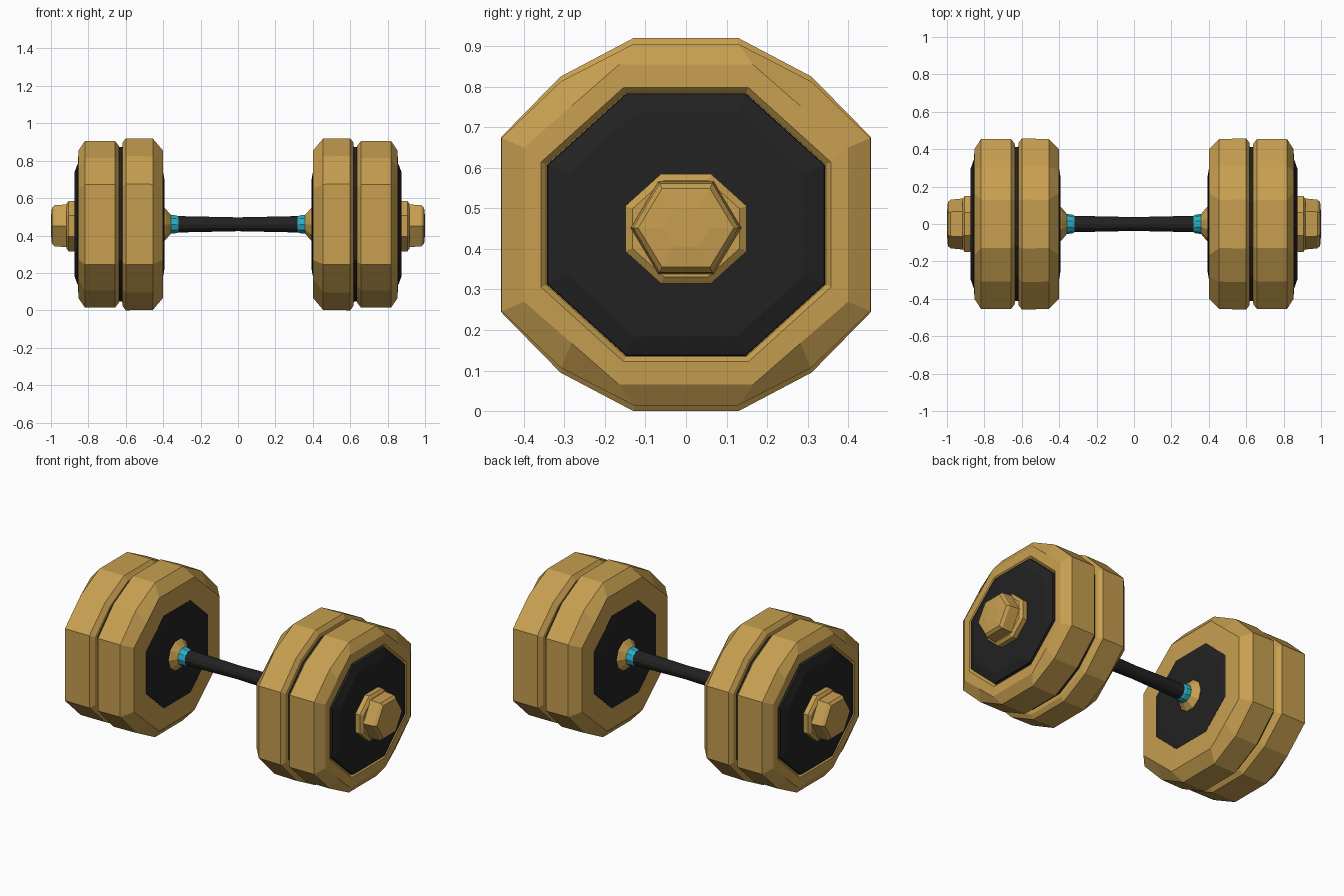
import bpy, bmesh, math

if "Cube" in bpy.data.objects:
    bpy.data.objects.remove(bpy.data.objects["Cube"])

CZ = 0.46  # height of the dumbbell axis


def material(name, rgb):
    m = bpy.data.materials.new(name)
    m.diffuse_color = (*rgb, 1.0)
    m.use_nodes = True
    m.node_tree.nodes["Principled BSDF"].inputs["Base Color"].default_value = m.diffuse_color
    return m


GOLD = material("gold", (0.57, 0.345, 0.08))
BLACK = material("black", (0.016, 0.016, 0.016))
CYAN = material("cyan", (0.022, 0.42, 0.56))


def ring(p1, p3, p2=None):
    """12-point section from one quadrant (y, z); without p2 it reads as an octagon."""
    p2 = p2 or ((p1[0] + p3[0]) / 2, (p1[1] + p3[1]) / 2)
    q = [p1, p2, p3]
    right = q + [(y, -z) for y, z in reversed(q)]
    return right + [(-y, z) for y, z in reversed(right)]


def octagon(s):
    """Plate face octagon with half-width s."""
    return ring((s * 0.43, s * 0.945), (s, s * 0.43))


def rim(s, h=0.46):
    """Outer rim section: wide octagon with bulged corners."""
    return ring((0.13 * s, h * s), (0.457 * s, 0.215 * s), (0.31 * s, 0.365 * s * h / 0.46))


def ngon(n, ry, rz=None, phase=0.0):
    rz = rz or ry
    return [(ry * math.cos(2 * math.pi * (i + phase) / n),
             rz * math.sin(2 * math.pi * (i + phase) / n)) for i in range(n)]


def loft(name, mat, sections, z=CZ, mirror=True):
    """Skin sections (x, points) along x, cap the ends and mirror to the other side."""
    bm = bmesh.new()
    rows = [[bm.verts.new((x, y, w)) for y, w in pts] for x, pts in sections]
    n = len(rows[0])
    for a, b in zip(rows, rows[1:]):
        for i in range(n):
            bm.faces.new((a[i], a[(i + 1) % n], b[(i + 1) % n], b[i]))
    bm.faces.new(rows[0])
    bm.faces.new(rows[-1])
    bmesh.ops.recalc_face_normals(bm, faces=bm.faces)
    me = bpy.data.meshes.new(name)
    bm.to_mesh(me)
    bm.free()
    me.materials.append(mat)
    ob = bpy.data.objects.new(name, me)
    ob.location.z = z
    bpy.context.collection.objects.link(ob)
    if mirror:
        ob.modifiers.new("mirror", "MIRROR").use_mirror_merge = False
    return ob


# Weight plates: large inner one, slightly lower outer one with a recessed face
face_ring = ring((0.165, 0.395), (0.40, 0.19))
loft("inner_plate", GOLD, [
    (0.40, octagon(0.30)), (0.402, face_ring), (0.455, rim(0.995)),
    (0.60, rim(1.0)), (0.617, rim(0.95)), (0.62, rim(0.88))])
loft("outer_plate", GOLD, [
    (0.635, rim(0.88)), (0.638, rim(0.94, 0.448)), (0.658, rim(0.995, 0.448)),
    (0.818, rim(0.995, 0.448)), (0.853, face_ring),
    (0.855, octagon(0.358)), (0.842, octagon(0.345))])

# Black disc in the gap between the plates
loft("spacer_disc", BLACK, [(0.61, rim(0.90)), (0.645, rim(0.90))])

# Black octagonal covers on both plate faces
loft("outer_cover", BLACK, [
    (0.838, octagon(0.343)), (0.858, octagon(0.341)), (0.875, octagon(0.292))])
loft("inner_cover", BLACK, [(0.405, octagon(0.292)), (0.399, octagon(0.290)), (0.393, octagon(0.25))])

# End nut: octagonal flange and hexagonal head
flange = lambda s: ngon(8, 0.162 * s, 0.146 * s, 0.5)
loft("nut_flange", GOLD, [
    (0.865, flange(0.97)), (0.88, flange(1.0)), (0.905, flange(1.0)), (0.918, flange(0.88))], z=0.45)
loft("nut_head", GOLD, [
    (0.91, ngon(6, 0.137, 0.132)), (0.98, ngon(6, 0.130, 0.127)),
    (0.995, ngon(6, 0.118, 0.112)), (1.0, ngon(6, 0.06, 0.055))], z=0.452)

# Inner collar, cyan grip ring and handle bar
loft("collar", GOLD, [
    (0.40, ngon(10, 0.095)), (0.388, ngon(10, 0.088)), (0.358, ngon(10, 0.052))])
loft("grip_ring", CYAN, [
    (0.365, ngon(10, 0.054)), (0.33, ngon(10, 0.05)), (0.318, ngon(10, 0.045))])
loft("handle_bar", BLACK, [
    (-0.33, ngon(12, 0.044)), (0.0, ngon(12, 0.037)), (0.33, ngon(12, 0.044))], mirror=False)
